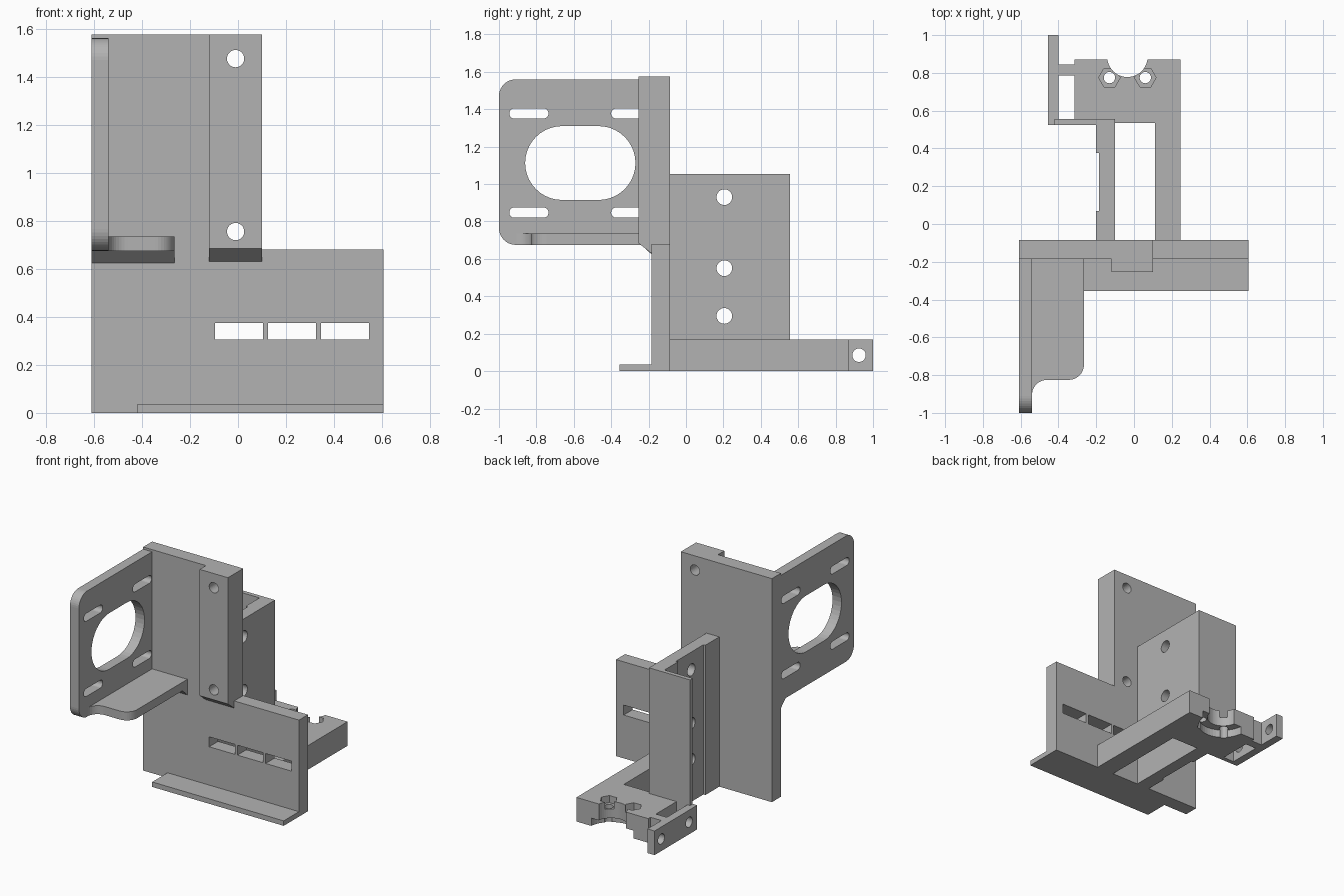
import bpy, bmesh, math
from math import pi

cube = bpy.data.objects.get("Cube")
if cube:
    bpy.data.objects.remove(cube, do_unlink=True)

grey = bpy.data.materials.new("plain_grey")
grey.use_nodes = True
grey.diffuse_color = (0.45, 0.45, 0.45, 1)
grey.node_tree.nodes["Principled BSDF"].inputs["Base Color"].default_value = grey.diffuse_color


def arc(cx, cy, r, a0, a1, n=10):
    return [(cx + r * math.cos(a0 + (a1 - a0) * i / n),
             cy + r * math.sin(a0 + (a1 - a0) * i / n)) for i in range(n + 1)]


def circle(cx, cy, r, n=32):
    return arc(cx, cy, r, 0, 2 * pi, n)[:-1]


def rect(a0, a1, b0, b1):
    return [(a0, b0), (a1, b0), (a1, b1), (a0, b1)]


def stadium(a0, a1, b0, b1):
    r, c = (b1 - b0) / 2, (b0 + b1) / 2
    return arc(a1 - r, c, r, -pi / 2, pi / 2, 20) + arc(a0 + r, c, r, pi / 2, 1.5 * pi, 20)


def prism(name, pts, axis, lo, hi):
    """Extrude a flat profile along an axis; the profile uses the other two axes in order."""
    place = {"x": lambda p, d: (d, p[0], p[1]),
             "y": lambda p, d: (p[0], d, p[1]),
             "z": lambda p, d: (p[0], p[1], d)}[axis]
    bm = bmesh.new()
    a = [bm.verts.new(place(p, lo)) for p in pts]
    b = [bm.verts.new(place(p, hi)) for p in pts]
    bm.faces.new(a)
    bm.faces.new(b[::-1])
    for i in range(len(pts)):
        j = (i + 1) % len(pts)
        bm.faces.new((a[j], a[i], b[i], b[j]))
    bmesh.ops.recalc_face_normals(bm, faces=bm.faces)
    mesh = bpy.data.meshes.new(name)
    bm.to_mesh(mesh)
    bm.free()
    mesh.materials.append(grey)
    obj = bpy.data.objects.new(name, mesh)
    bpy.context.collection.objects.link(obj)
    return obj


def cut(obj, pts, axis, lo, hi):
    """Subtract an extruded profile from a part."""
    tool = prism("cutter", pts, axis, lo, hi)
    tool.hide_render = True
    mod = obj.modifiers.new("cut", "BOOLEAN")
    mod.operation, mod.solver, mod.object = "DIFFERENCE", "EXACT", tool
    bpy.context.view_layer.objects.active = obj
    bpy.ops.object.modifier_apply(modifier=mod.name)
    bpy.data.objects.remove(tool, do_unlink=True)


# Stepped main plate with three slots, ridge and foot lip
plate = prism("main_plate", [(-.61, 0), (.605, 0), (.605, .68), (.1, .68), (.1, 1.575), (-.61, 1.575)],
              "y", -.185, -.085)
for x in (-.095, .125, .345):
    cut(plate, rect(x, x + .2, .305, .375), "y", -.3, 0)
ridge = prism("front_ridge", [(-.255, .685), (-.185, .63), (-.185, 1.575), (-.255, 1.575)], "x", -.12, .1)
for z in (.755, 1.475):
    for part in (plate, ridge):
        cut(part, circle(-.01, z, .036), "y", -.4, 0)
prism("foot_lip", rect(-.42, .605, -.355, -.185), "z", 0, .035)

# Motor side plate with rounded front corners, large opening and four slots
side = prism("motor_plate", [(-.185, .675), (-.185, 1.56)]
             + arc(-.91, 1.47, .09, pi / 2, pi) + arc(-.91, .765, .09, pi, 1.5 * pi), "x", -.61, -.54)
cut(side, stadium(-.86, -.27, .915, 1.31), "x", -.7, -.4)
for y in (-.945, -.4):
    for z in (.82, 1.35):
        cut(side, stadium(y, y + .21, z, z + .055), "x", -.7, -.4)

# Shelf below the motor, with blended corner and bevelled support
prism("motor_shelf", [(-.54, -.185), (-.54, -.905)] + arc(-.46, -.905, .08, pi, pi / 2)
      + arc(-.345, -.745, .08, -pi / 2, 0) + [(-.265, -.185)], "z", .675, .735)
prism("shelf_support", [(-.24, .675), (-.185, .625), (-.185, .675)], "x", -.61, -.265)

# Tall web with shallow groove and three cross holes, plus its end panel
web = prism("tall_web", [(-.2, -.085), (-.1, -.085), (-.1, .525), (-.2, .525),
                         (-.2, .375), (-.185, .375), (-.185, .07), (-.2, .07)], "z", 0, 1.055)
for z in (.295, .55, .93):
    cut(web, circle(.205, z, .042), "x", -.3, 0)
prism("end_panel", rect(-.42, -.1, .525, .555), "z", 0, 1.055)

# Side arm and tool holder block
prism("side_arm", rect(.11, .245, -.085, .535), "z", 0, .17)
holder = prism("tool_holder", rect(-.315, .245, .535, .87), "z", 0, .17)
cut(holder, circle(-.035, .885, .107, 48), "z", -.1, .3)
cut(holder, circle(-.035, .885, .165, 48), "z", -.1, .055)
for x in (-.13, .06):
    cut(holder, circle(x, .775, .03), "z", -.1, .3)
    cut(holder, circle(x, .775, .057, 6), "z", .12, .3)

# Fan bracket joined to the holder by a rib
bracket = prism("fan_bracket", rect(.525, 1, 0, .17), "x", -.455, -.4)
for y in (.615, .925):
    cut(bracket, circle(y, .085, .036), "x", -.6, -.3)
prism("bracket_rib", rect(-.4, -.315, .785, .845), "z", 0, .17)
